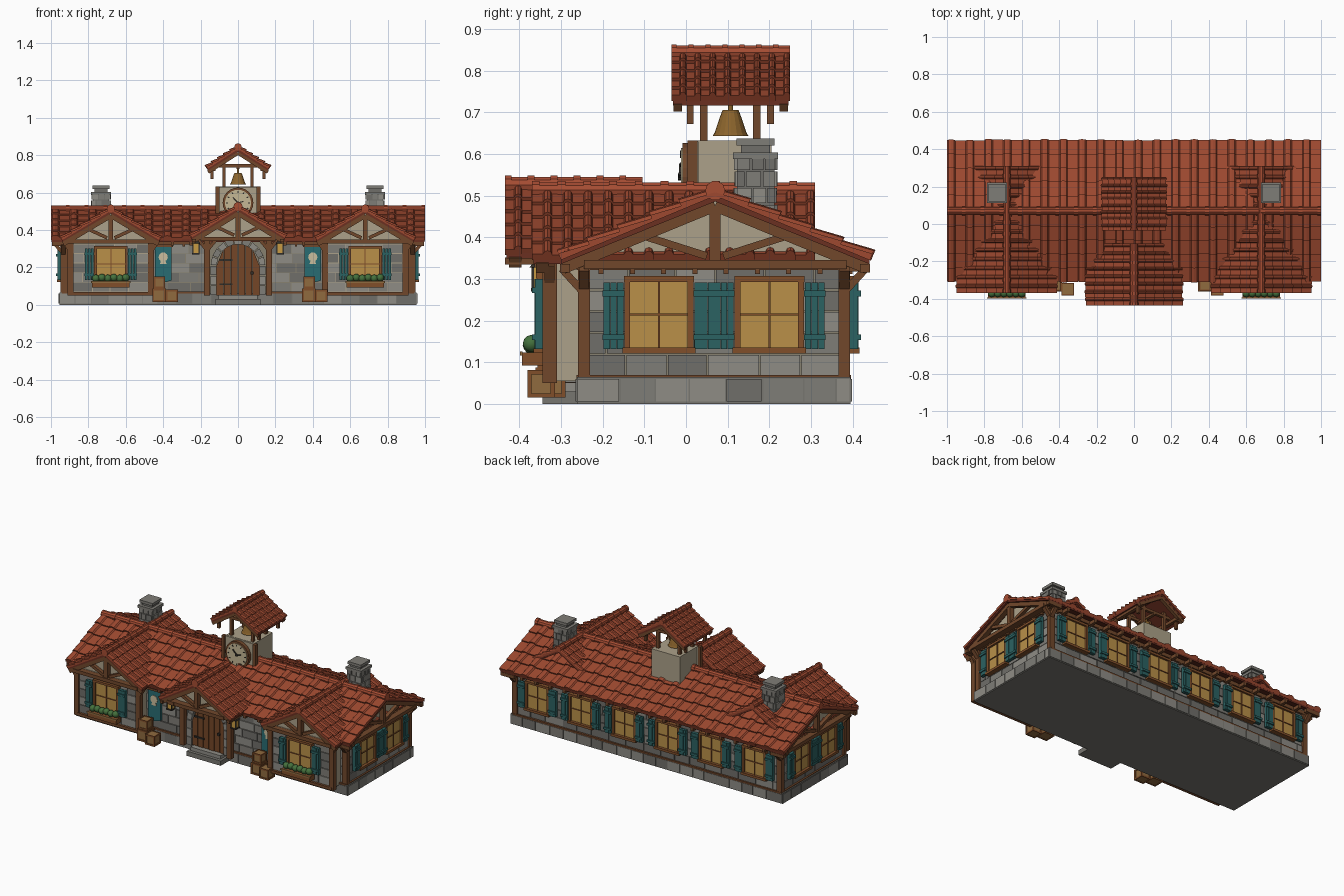
import bpy, bmesh, math, random
from mathutils import Matrix, Vector

if "Cube" in bpy.data.objects:
    bpy.data.objects.remove(bpy.data.objects["Cube"])
random.seed(4)
I = Matrix()
COL = dict(roof_tiles='9C4A33', ridge_caps='A54E36', roof_deck='6B3326', timber='71492F', plaster='ABA088',
           stone_light='8D8B84', stone_mid='7E7C76', stone_dark='6F6E69', base='77756F', wall_core='86806F',
           window_frame='80502E', window_glass='B88F4A', shutters='2F6262', door='74482C', iron='33302C',
           clock_face='C4B694', crates='8E6A41', plants='46703F', banners='2D6C72', emblem='C9BC9C',
           lantern_glass='C79A45', bell='8A6430')
BMS = {}

def bm_of(n):
    return BMS.setdefault(n, bmesh.new())

def loft(n, A, B, M=I):
    bm, k = bm_of(n), len(A)
    v = [bm.verts.new(M @ Vector(p)) for p in list(A) + list(B)]
    for i in range(k):
        j = (i + 1) % k
        bm.faces.new((v[i], v[j], v[k + j], v[k + i]))
    bm.faces.new(v[:k][::-1])
    bm.faces.new(v[k:])

def prism(n, pts, y0, y1, M=I):
    loft(n, [(x, y0, z) for x, z in pts], [(x, y1, z) for x, z in pts], M)

def box(n, x0, x1, y0, y1, z0, z1, M=I):
    prism(n, [(x0, z0), (x1, z0), (x1, z1), (x0, z1)], y0, y1, M)

def beam(n, a, b, w, y0, y1, M=I):
    a, b = Vector(a), Vector(b)
    d = (b - a).normalized() * w / 2
    o = Vector((-d.y, d.x))
    prism(n, [a - o, b - o, b + o, a + o], y0, y1, M)

def disc(n, x, z, r, y0, y1, k=16, M=I):
    prism(n, [(x + r * math.cos(t * math.tau / k), z + r * math.sin(t * math.tau / k)) for t in range(k)], y0, y1, M)

def at(x, y, deg=0, z=0):
    return Matrix.Translation((x, y, z)) @ Matrix.Rotation(math.radians(deg), 4, 'Z')

# tiled gable roof, ridge along local y
def roof(M, hw, zr, ze, y0, y1, cols, rows, rr, h, caps):
    L = math.hypot(hw, zr - ze)
    w = (y1 - y0) / cols
    prof = [(0, -.5), (0, .1), (.55, .1), (.62, .75), (.78, 1), (.93, .75), (1, .1), (1, -.5)]
    for s in (-1, 1):
        d, nr = Vector((s * hw, 0, ze - zr)) / L, Vector((s * (zr - ze), 0, hw)) / L
        prism('roof_deck', [(0, zr), (s * hw, ze), (s * hw, ze - .016), (0, zr - .02)], y0 + .004, y1 - .004, M)
        for i in range(rows):
            for j in range(cols):
                jit = random.uniform(-.003, .003)
                def sec(t, lift):
                    return [Vector((0, y0 + w * (j + u), zr)) + d * t + nr * (k * h + (lift if k > 0 else 0)) for u, k in prof]
                loft('roof_tiles', sec(L * i / rows, .001), sec(L * (i + 1) / rows + .004 + jit, .01), M)
    c = (y1 - y0) / caps
    for i in range(caps):
        ya = y0 + i * c
        disc('ridge_caps', 0, zr + .006, rr * .85, ya, ya + c, 10, M)
        disc('ridge_caps', 0, zr + .006, rr, ya, ya + min(.02, c * .3), 10, M)

# timber truss under a roof end; face plane at local y=0
def gable(M, hw, zr, ze, tie, span, setback, braces=True):
    for s in (-1, 1):
        beam('timber', (s * (hw - .005), ze - .026), (0, zr - .03), .028, -.03, 0, M)
        if braces:
            beam('timber', (s * .02, tie + .02), (s * hw * .45, zr - .035 - (zr - ze) * .45), .018, -.022, 0, M)
    box('timber', -span, span, -.034, .004, tie - .011, tie + .011, M)
    box('timber', -.013, .013, -.028, .002, tie, zr - .03, M)
    prism('plaster', [(-span, tie), (span, tie), (span, ze + (zr - ze) * (1 - span / hw) - .015), (0, zr - .015),
                      (-span, ze + (zr - ze) * (1 - span / hw) - .015)], setback, setback + .03, M)

# random stone blocks on a wall face
def stones(M, w, z0, z1, rows, length, t=.008):
    rh = (z1 - z0) / rows
    for r in range(rows):
        x = -w / 2
        first = length * (.55 if r % 2 else 1)
        while x < w / 2 - .005:
            e = min(x + first * random.uniform(.85, 1.15), w / 2)
            if w / 2 - e < length * .3:
                e = w / 2
            box('stone_' + random.choice(('light', 'mid', 'dark')), x + .002, e - .002, -t * random.uniform(.6, 1), .004,
                z0 + r * rh + .002, z0 + (r + 1) * rh - .002, M)
            x, first = e, length

# shuttered window
def window(M, hw=.076, z0=.13, z1=.3):
    box('window_glass', -hw, hw, -.012, 0, z0, z1, M)
    for s in (-1, 1):
        box('window_frame', s * hw - .007, s * hw + .007, -.022, 0, z0, z1, M)
        for k in range(3):
            a = s * (hw + .017 + k * .016)
            box('shutters', a - .0075, a + .0075, -.026 - .002 * (k % 2), -.006, z0 + .002, z1 - .008, M)
        c = s * (hw + .033)
        for z in (z0 + .03, z1 - .035):
            box('shutters', c - .026, c + .026, -.034, -.02, z - .007, z + .007, M)
    box('window_frame', -.0025, .0025, -.017, 0, z0, z1, M)
    zm = (z0 + z1) / 2
    box('window_frame', -hw, hw, -.017, 0, zm - .0025, zm + .0025, M)
    box('window_frame', -hw - .008, hw + .008, -.024, 0, z1 - .007, z1 + .007, M)
    box('window_frame', -hw - .012, hw + .012, -.03, 0, z0 - .009, z0 + .006, M)

# base and main walls
box('base', -.955, .955, -.262, .395, 0, .065)
box('wall_core', -.93, .93, -.245, .378, .06, .35)
for M, w in ((at(0, -.262), 1.91), (at(0, .395, 180), 1.91), (at(.955, .0665, 90), .657), (at(-.955, .0665, -90), .657)):
    stones(M, w, .004, .062, 1, .09, .004)
for M, w in ((at(0, -.245), 1.86), (at(0, .378, 180), 1.86), (at(.93, .0665, 90), .62), (at(-.93, .0665, -90), .62)):
    stones(M, w, .068, .325, 5, .11)
    box('timber', -w / 2, w / 2, -.018, .005, .322, .345, M)
    box('timber', -w / 2 - .01, w / 2 + .01, -.018, .005, .06, .07, M)
    for k in range(int(w / .075)):
        x = -w / 2 + .04 + k * .075
        box('timber', x - .006, x + .006, -.022, 0, .312, .324, M)
for s in (-1, 1):
    for y, q in ((-.245, -1), (.38, 1)):
        box('timber', s * .93 - .018, s * .93 + .018, y - .014, y + .014, .05, .345)
        E = at(s * .935, .0665, 90)
        beam('timber', (q * .315, .27), (q * .365, .325), .018, -.012, .012, E)
        beam('timber', (s * .93, .27), (s * .98, .325), .018, y - .012, y + .012)
for k in range(20):
    x = -.95 + k * .1
    box('timber', x - .009, x + .009, .37, .44, .318, .34)
    if abs(x) < .4:
        box('timber', x - .009, x + .009, -.295, -.24, .318, .34)

# main roof and end gables
roof(at(0, .07, 90), .37, .506, .352, -1, 1, 20, 5, .024, .012, 20)
for s in (-1, 1):
    gable(at(s * .955, .07, s * 90), .37, .506, .352, .335, .315, .02)
    for y in (-.29, .43):
        box('timber', min(s * .9, s * .995), max(s * .9, s * .995), y - .012, y + .012, .315, .336)
    for y in (-.065, .2):
        window(at(s * .938, y, s * 90))
for k in range(6):
    window(at(-.7625 + k * .305, .386, 180))

# front bays
for s in (-1, 1):
    B = at(s * .68, -.33)
    box('plaster', -.215, .215, 0, .09, .055, .35, B)
    stones(B, .42, .07, .325, 5, .11)
    box('timber', -.22, .22, -.015, .01, .05, .068, B)
    for q in (-1, 1):
        box('timber', q * .215 - .016, q * .215 + .016, -.014, .02, .05, .345, B)
        beam('timber', (q * .215, .28), (q * .25, .335), .016, -.01, .014, B)
    roof(B, .26, .508, .352, -.04, .64, 14, 5, .022, .011, 11)
    gable(B, .26, .508, .352, .338, .225, .004)
    W = at(s * .68, -.336)
    window(W, .082, .13, .308)
    box('window_frame', -.1, .1, -.058, -.008, .092, .124, W)
    box('crates', -.105, .105, -.062, -.056, .116, .126, W)
    for k in range(6):
        bmesh.ops.create_icosphere(bm_of('plants'), subdivisions=2, radius=.021,
                                   matrix=W @ Matrix.Translation((-.08 + k * .032, -.035, .141 + .004 * (k % 2))))
    # wall banner
    N = at(s * .4, -.258)
    prism('banners', [(-.045, .13), (0, .118), (.045, .13), (.045, .315), (-.045, .315)], -.012, 0, N)
    box('timber', -.052, .052, -.02, 0, .31, .322, N)
    disc('emblem', 0, .255, .025, -.016, 0, 10, N)
    prism('emblem', [(-.018, .217), (.018, .217), (.008, .25), (-.008, .25)], -.016, 0, N)
    # chimney
    C = (s * .732, .167)
    box('stone_dark', C[0] - .043, C[0] + .043, C[1] - .045, C[1] + .045, .4, .6)
    for a in range(4):
        stones(at(*C, a * 90) @ at(0, -.043), .094, .4, .6, 5, .036, .01)
    box('stone_mid', C[0] - .054, C[0] + .054, C[1] - .054, C[1] + .054, .588, .604)
    box('stone_dark', C[0] - .035, C[0] + .035, C[1] - .035, C[1] + .035, .6, .622)
    box('stone_mid', C[0] - .046, C[0] + .046, C[1] - .046, C[1] + .046, .62, .637)
    # lantern
    G = at(s * .225, -.352)
    box('iron', -.005, .005, -.002, .1, .347, .355, G)
    box('lantern_glass', -.016, .016, -.016, .016, .277, .328, G)
    box('iron', -.02, .02, -.02, .02, .27, .278, G)
    for a in (-.016, .016):
        for b in (-.016, .016):
            box('iron', a - .003, a + .003, b - .003, b + .003, .272, .33, G)
    bmesh.ops.create_cone(bm_of('iron'), cap_ends=True, segments=4, radius1=.034, radius2=.005, depth=.025,
                          matrix=G @ Matrix.Translation((0, 0, .34)) @ Matrix.Rotation(math.pi / 4, 4, 'Z'))

# crate stacks
def crate(x, y, z, h):
    box('crates', x - h + .004, x + h - .004, y - h + .004, y + h - .004, z + .003, z + 2 * h - .003)
    for a in range(4):
        M = at(x, y, a * 90)
        for q in (-1, 1):
            box('window_frame', q * (h - .005) - .005, q * (h - .005) + .005, -h, -h + .006, z, z + 2 * h, M)
            zc = z + h + q * (h - .005)
            box('window_frame', -h, h, -h, -h + .006, zc - .005, zc + .005, M)

for o in (-.4, .4):
    crate(o - .022, -.325, .015, .036)
    crate(o + .046, -.348, .015, .033)
    crate(o - .02, -.325, .088, .031)

# porch
box('base', -.12, .12, -.345, -.25, 0, .03)
box('stone_light', -.105, .105, -.325, -.25, .03, .052)
roof(at(0, -.435), .25, .52, .365, 0, .33, 8, 5, .024, .011, 6)
gable(at(0, -.395), .25, .52, .365, .352, .2, .01)
for s in (-1, 1):
    box('timber', s * .165 - .016, s * .165 + .016, -.33, -.298, .05, .36)
    box('timber', s * .165 - .014, s * .165 + .014, -.43, -.24, .34, .362)
    box('timber', s * .235 - .01, s * .235 + .01, -.435, -.24, .335, .352)
    beam('timber', (s * .165, .29), (s * .21, .345), .018, -.328, -.302)
    beam('timber', (s * .165, .29), (s * .12, .345), .018, -.328, -.302)

# arched plank door with stone surround
zs, R = .21, .116
box('wall_core', -.15, .15, -.275, -.24, .06, .345)
for k in range(6):
    x0, x1 = -R + k * R / 3, -R + (k + 1) * R / 3
    za, zb = (zs + math.sqrt(max(0, R * R - x * x)) for x in (x0, x1))
    prism('door', [(x0 + .0015, .05), (x1 - .0015, .05), (x1 - .0015, zb), (x0 + .0015, za)], -.292 - .003 * (k % 2), -.25)
for k in range(9):
    a, b = math.pi * k / 9 + .02, math.pi * (k + 1) / 9 - .02
    pts = [(r * math.cos(t), zs + r * math.sin(t)) for r, t in ((R - .002, a), (.146, a), (.146, b), (R - .002, b))]
    prism(('stone_light', 'stone_mid')[k % 2], pts, -.306, -.25)
for s in (-1, 1):
    for k in range(3):
        box(('stone_mid', 'stone_light')[k % 2], min(s * .114, s * .147), max(s * .114, s * .147), -.306, -.25, .052 + k * .053, .102 + k * .053)
for z in (.11, .24):
    box('iron', -.1, -.03, -.3, -.29, z - .005, z + .005)
disc('iron', .075, .17, .01, -.305, -.29, 8)

# clock tower
box('plaster', -.1, .1, .024, .205, .38, .632)
for s in (-1, 1):
    box('timber', s * .11 - .01, s * .11 + .01, .004, .028, .46, .632)
box('plaster', -.105, .105, .015, .03, .46, .63)
disc('timber', 0, .545, .082, -.008, .02, 24)
disc('clock_face', 0, .545, .07, -.012, .02, 24)
for k in range(12):
    c, q = math.cos(k * math.pi / 6), math.sin(k * math.pi / 6)
    beam('iron', (.054 * c, .545 + .054 * q), (.064 * c, .545 + .064 * q), .006, -.015, -.01)
beam('iron', (0, .545), (-.028, .575), .007, -.017, -.01)
beam('iron', (0, .545), (.03, .553), .006, -.018, -.01)
disc('iron', 0, .545, .008, -.019, -.01, 8)

# bell canopy
roof(at(0, -.035), .163, .838, .733, 0, .285, 8, 5, .02, .01, 7)
for y in (-.02, .235):
    for s in (-1, 1):
        beam('timber', (s * .16, .71), (0, .812), .02, y - .01, y + .01)
for s in (-1, 1):
    box('timber', s * .13 - .01, s * .13 + .01, -.025, .24, .716, .736)
    for y in (.043, .17):
        box('timber', s * .075 - .009, s * .075 + .009, y - .009, y + .009, .63, .77)
    for y in (.01, .203):
        box('timber', s * .14 - .008, s * .14 + .008, y - .008, y + .008, .672, .72)
for y in (.043, .17):
    box('timber', -.14, .14, y - .008, y + .008, .735, .752)
box('timber', -.009, .009, .035, .18, .725, .74)
for z0, z1, a, b in ((.643, .652, .043, .038), (.652, .685, .038, .027), (.685, .706, .027, .019), (.706, .73, .006, .006)):
    bmesh.ops.create_cone(bm_of('bell'), cap_ends=True, segments=16, radius1=a, radius2=b, depth=z1 - z0,
                          matrix=Matrix.Translation((0, .107, (z0 + z1) / 2)))

# turn the collected parts into objects
for n, bm in BMS.items():
    bmesh.ops.recalc_face_normals(bm, faces=bm.faces)
    if n == 'plants':
        for f in bm.faces:
            f.smooth = True
    me = bpy.data.meshes.new(n)
    bm.to_mesh(me)
    bm.free()
    mat = bpy.data.materials.new(n)
    mat.diffuse_color = [(int(COL[n][i:i + 2], 16) / 255) ** 2.2 for i in (0, 2, 4)] + [1]
    mat.use_nodes = True
    mat.node_tree.nodes["Principled BSDF"].inputs["Base Color"].default_value = mat.diffuse_color
    me.materials.append(mat)
    bpy.context.collection.objects.link(bpy.data.objects.new(n, me))
